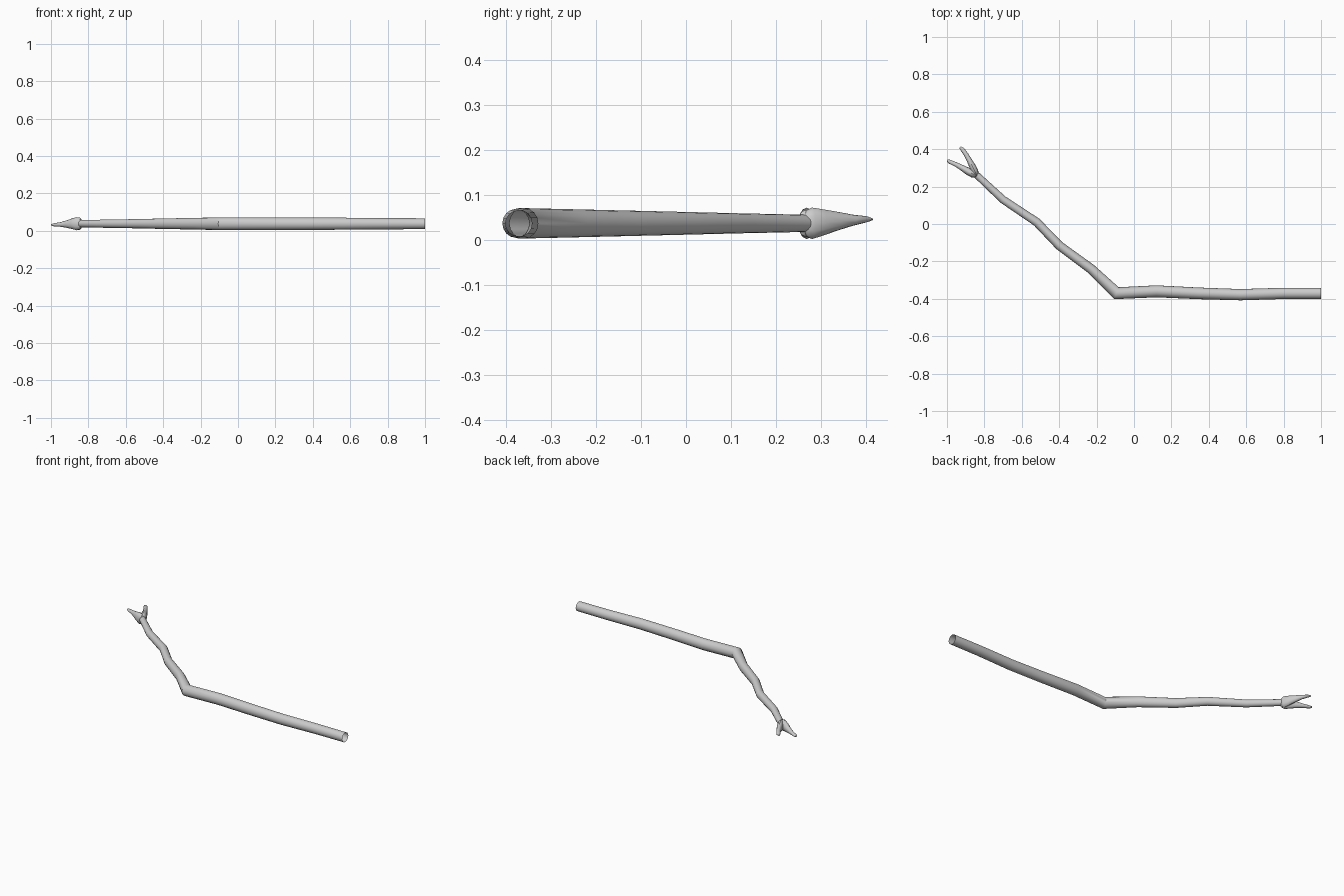
import bpy, bmesh, math
from mathutils import Vector

if "Cube" in bpy.data.objects:
    bpy.data.objects.remove(bpy.data.objects["Cube"])


def sweep(name, rows, sides=16, cap_start=False, cap_end=False):
    """Elliptical tube; rows = (x, y, z, half width, half height)."""
    bm = bmesh.new()
    pts = [Vector(r[:3]) for r in rows]
    rings = []
    for i, (x, y, z, w, h) in enumerate(rows):
        a = (pts[i] - pts[i - 1]).normalized() if i else None
        b = (pts[i + 1] - pts[i]).normalized() if i < len(pts) - 1 else None
        t = ((a or b) + (b or a)).normalized()
        side = Vector((-t.y, t.x, 0)).normalized()
        up = Vector((0, 0, 1))
        ring = []
        for k in range(sides):
            ang = 2 * math.pi * k / sides
            ring.append(bm.verts.new(pts[i] + side * w * math.cos(ang) + up * h * math.sin(ang)))
        rings.append(ring)
    for r0, r1 in zip(rings, rings[1:]):
        for k in range(sides):
            j = (k + 1) % sides
            bm.faces.new((r0[k], r0[j], r1[j], r1[k]))
    if cap_start:
        bm.faces.new(rings[0][::-1])
    if cap_end:
        bm.faces.new(rings[-1])
    # Faces point outwards
    axis = pts[1] - pts[0]
    f = next(iter(bm.faces))
    f.normal_update()
    if f.normal.dot(f.calc_center_median() - (pts[0] + axis / 2)) < 0:
        bmesh.ops.reverse_faces(bm, faces=bm.faces[:])
    me = bpy.data.meshes.new(name)
    bm.to_mesh(me)
    bm.free()
    ob = bpy.data.objects.new(name, me)
    bpy.context.collection.objects.link(ob)
    bpy.context.view_layer.objects.active = ob
    ob.select_set(True)
    bpy.ops.object.shade_smooth_by_angle(angle=math.radians(40))
    ob.select_set(False)
    return ob


Z = 0.038
# Bent limb, open at the thick end
sweep("limb", [
    (1.00, -0.371, Z, 0.030, 0.029),
    (0.80, -0.371, Z, 0.030, 0.030),
    (0.57, -0.378, Z, 0.030, 0.032),
    (0.35, -0.371, Z, 0.031, 0.033),
    (0.12, -0.360, Z, 0.032, 0.034),
    (-0.094, -0.370, Z, 0.034, 0.034),
    (-0.23, -0.240, Z, 0.026, 0.031),
    (-0.40, -0.115, Z, 0.024, 0.028),
    (-0.52, 0.010, Z, 0.023, 0.025),
    (-0.70, 0.130, Z, 0.021, 0.022),
    (-0.85, 0.270, Z, 0.018, 0.019),
], cap_end=True)

# Two flattened claws with rounded roots
sweep("lower_claw", [
    (-0.834, 0.268, Z, 0.008, 0.012),
    (-0.845, 0.265, Z, 0.017, 0.029),
    (-0.862, 0.268, Z, 0.020, 0.035),
    (-0.885, 0.280, Z, 0.020, 0.029),
    (-0.915, 0.298, 0.036, 0.016, 0.020),
    (-0.950, 0.317, 0.034, 0.012, 0.012),
    (-0.985, 0.333, 0.032, 0.011, 0.008),
    (-0.998, 0.341, 0.032, 0.006, 0.004),
], sides=12, cap_start=True, cap_end=True)
sweep("upper_claw", [
    (-0.842, 0.258, Z, 0.008, 0.012),
    (-0.845, 0.267, Z, 0.015, 0.029),
    (-0.850, 0.280, Z, 0.018, 0.035),
    (-0.862, 0.305, 0.040, 0.018, 0.029),
    (-0.880, 0.340, 0.043, 0.014, 0.020),
    (-0.898, 0.372, 0.045, 0.012, 0.012),
    (-0.918, 0.400, 0.047, 0.011, 0.007),
    (-0.930, 0.411, 0.047, 0.006, 0.003),
], sides=12, cap_start=True, cap_end=True)
